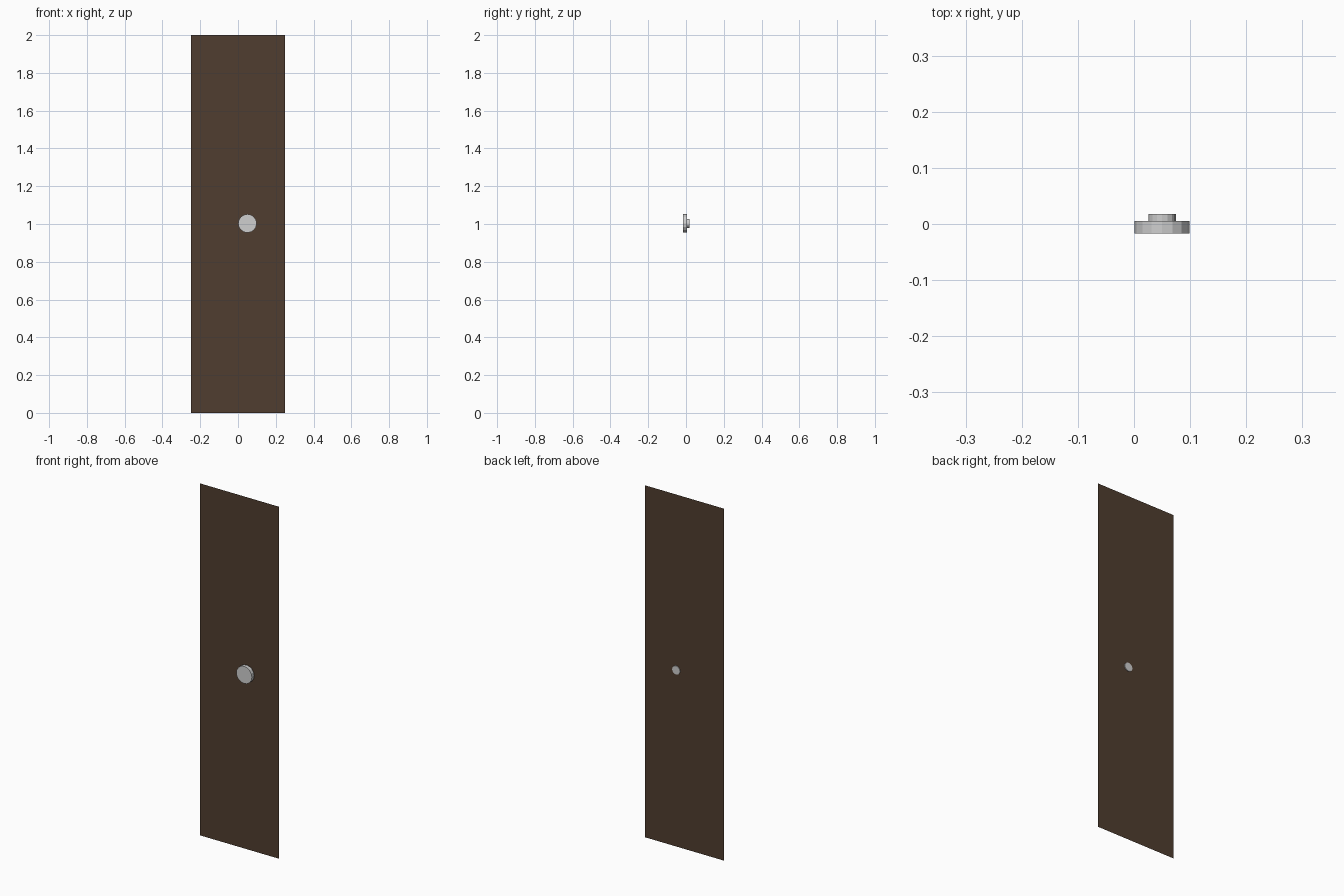
import bpy
import math

if "Cube" in bpy.data.objects:
    bpy.data.objects.remove(bpy.data.objects["Cube"])


def material(name, rgb):
    m = bpy.data.materials.new(name)
    m.diffuse_color = (*rgb, 1.0)
    m.use_nodes = True
    m.node_tree.nodes["Principled BSDF"].inputs["Base Color"].default_value = m.diffuse_color
    return m


wood = material("dark brown wood", (0.080, 0.047, 0.029))
metal = material("light grey metal", (0.62, 0.62, 0.62))

KNOB_X, KNOB_Z = 0.05, 1.003


# Disc with its axis along y, spanning y0 to y1
def disc(name, radius, y0, y1):
    bpy.ops.mesh.primitive_cylinder_add(
        vertices=16, radius=radius, depth=y1 - y0,
        location=(KNOB_X, (y0 + y1) / 2, KNOB_Z),
        rotation=(math.pi / 2, 0, 0))
    ob = bpy.context.object
    ob.name = name
    ob.data.materials.append(metal)
    return ob


# Thin upright door panel: a single sheet just behind the knob
bpy.ops.mesh.primitive_plane_add(size=1, location=(0, 0.014, 1),
                                 rotation=(math.pi / 2, 0, 0))
panel = bpy.context.object
panel.name = "door_panel"
panel.scale = (0.498, 2.0, 1)
panel.data.materials.append(wood)

# Round knob in front, on a narrow stem that pokes through the panel
disc("knob", 0.049, -0.017, 0.005)
disc("knob_stem", 0.0245, 0.005, 0.018)
